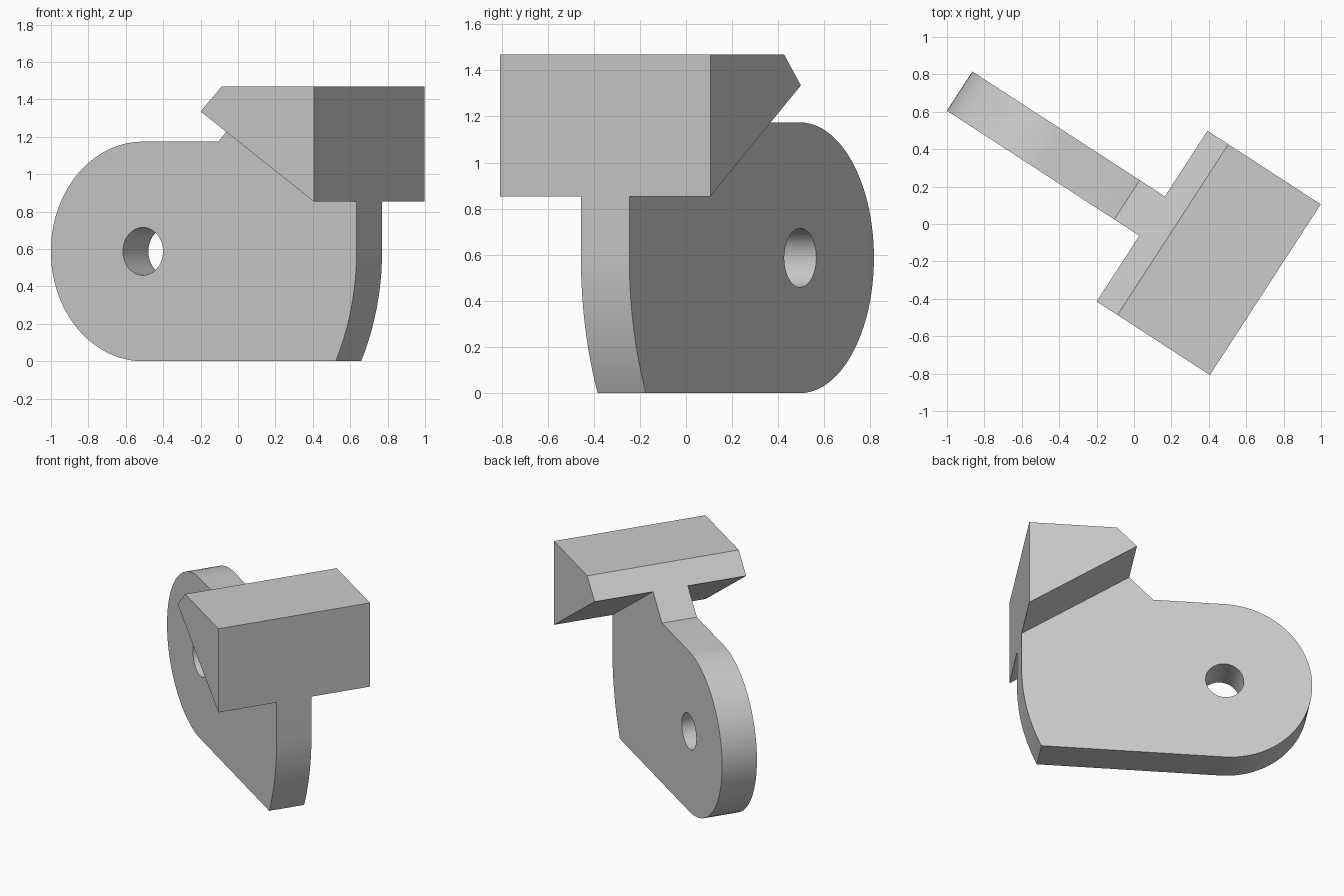
import bpy
import math
from mathutils import Matrix

old = bpy.data.objects.get("Cube")
if old:
    bpy.data.objects.remove(old, do_unlink=True)

grey = bpy.data.materials.new("light grey")
grey.use_nodes = True
GREY = (0.6, 0.6, 0.6, 1)
grey.diffuse_color = GREY
grey.node_tree.nodes["Principled BSDF"].inputs["Base Color"].default_value = GREY

MID = 0.088                                  # centre plane of the part
TURN = Matrix.Rotation(math.radians(-33), 4, 'Z')
PIVOT_X, PIVOT_Z = -0.582, 0.587             # pin hole centre
FRONT = 0.78                                 # front face
TIP = (0.058, 1.335)                         # rear tip of the head


def arc(radius, start, end, steps):
    """Points of an arc about the pin hole, angles in degrees."""
    angles = [math.radians(start + (end - start) * i / steps) for i in range(steps + 1)]
    return [(PIVOT_X + radius * math.cos(a), PIVOT_Z + radius * math.sin(a)) for a in angles]


def extrude(name, profile, width):
    """Extrude an x-z profile evenly about the centre plane."""
    n = len(profile)
    verts = [(x, MID + s * width / 2, z) for s in (-1, 1) for x, z in profile]
    faces = [list(range(n)), list(range(2 * n - 1, n - 1, -1))]
    faces += [[i, i + n, (i + 1) % n + n, (i + 1) % n] for i in range(n)]
    mesh = bpy.data.meshes.new(name)
    mesh.from_pydata(verts, [], faces)
    mesh.materials.append(grey)
    obj = bpy.data.objects.new(name, mesh)
    bpy.context.collection.objects.link(obj)
    return obj


def combine(target, other, operation):
    """Apply a boolean and discard the second object."""
    mod = target.modifiers.new(operation.lower(), 'BOOLEAN')
    mod.operation, mod.solver, mod.object = operation, 'EXACT', other
    bpy.context.view_layer.objects.active = target
    bpy.ops.object.modifier_apply(modifier=mod.name)
    bpy.data.objects.remove(other, do_unlink=True)


# Arm: round rear end, ramp up to the head, front curved about the pin hole
reach = FRONT - PIVOT_X
drop = -math.degrees(math.asin(PIVOT_Z / reach))
arm_profile = arc(reach, drop, 0, 16)
arm_profile += [(FRONT, 1.2), (0.4, 1.3), TIP, (TIP[0] - 0.16, 2 * PIVOT_Z)]
arm_profile += arc(PIVOT_Z, 90, 270, 48)
arm = extrude("hammer_arm", arm_profile, 0.25)

# Pin hole through the arm
combine(arm, extrude("pin_cutter", arc(0.128, 0, 352.5, 47), 0.6), 'DIFFERENCE')

# Wedge-shaped head
head = extrude("head", [(FRONT, 0.853), (FRONT, 1.468), (TIP[0] + 0.133, 1.468), TIP], 1.088)
combine(arm, head, 'UNION')

# Turn into place and shade the curved walls smooth
arm.name = "pivoting_arm_with_head"
arm.data.transform(TURN)
bpy.ops.object.select_all(action='DESELECT')
arm.select_set(True)
bpy.context.view_layer.objects.active = arm
bpy.ops.object.shade_smooth_by_angle(angle=math.radians(20))
